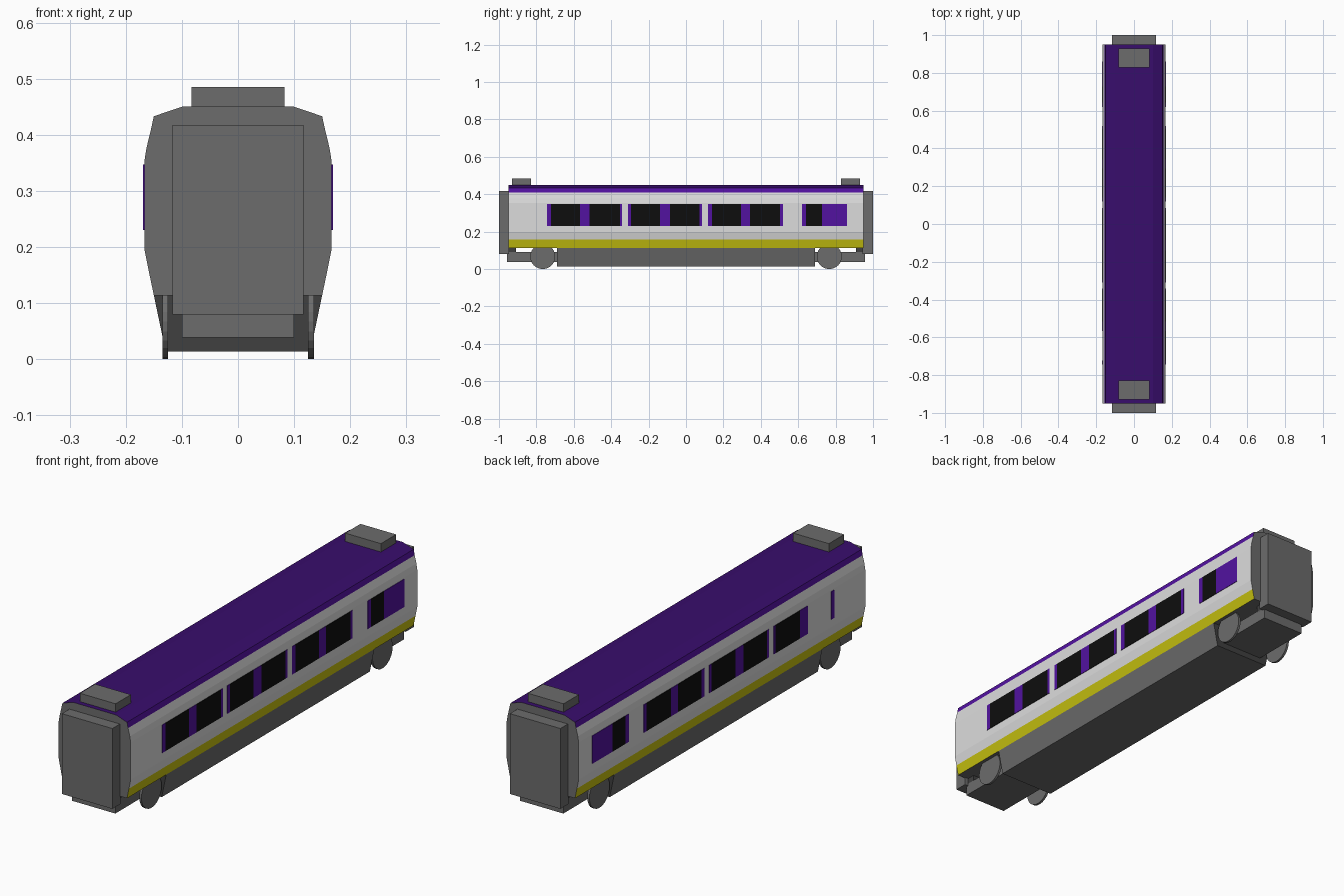
import bpy, bmesh, math
from mathutils import Matrix

if "Cube" in bpy.data.objects:
    bpy.data.objects.remove(bpy.data.objects["Cube"], do_unlink=True)


def material(name, rgb):
    mat = bpy.data.materials.new(name)
    mat.use_nodes = True
    colour = (*rgb, 1)
    mat.diffuse_color = colour
    mat.node_tree.nodes["Principled BSDF"].inputs["Base Color"].default_value = colour
    return mat


WHITE = material("white paint", (0.72, 0.72, 0.72))
YELLOW = material("yellow stripe", (0.58, 0.54, 0.005))
PURPLE = material("bright purple", (0.085, 0.006, 0.35))
ROOF = material("roof purple", (0.04, 0.004, 0.15))
GREY = material("grey metal", (0.15, 0.15, 0.15))
DARK = material("dark metal", (0.05, 0.05, 0.05))
GLASS = material("black glass", (0.004, 0.004, 0.004))


def finish(name, bm, mats):
    bmesh.ops.recalc_face_normals(bm, faces=bm.faces)
    mesh = bpy.data.meshes.new(name)
    bm.to_mesh(mesh)
    bm.free()
    for mat in mats:
        mesh.materials.append(mat)
    obj = bpy.data.objects.new(name, mesh)
    bpy.context.collection.objects.link(obj)
    return obj


def box(name, xs, ys, zs, mat):
    bm = bmesh.new()
    spans = (xs, ys, zs)
    size = [abs(b - a) for a, b in spans]
    mid = [(a + b) / 2 for a, b in spans]
    bmesh.ops.create_cube(bm, size=1,
                          matrix=Matrix.Translation(mid) @ Matrix.Diagonal((*size, 1)))
    return finish(name, bm, [mat])


def prism(name, half, length, mats, bands, end):
    """Extrude a mirrored half section along y; bands colour the strips between its points."""
    section = half + [(-x, z) for x, z in reversed(half)]
    strip = bands + [bands[-1]] + bands[-2::-1] + [end]
    bm = bmesh.new()
    front, back = [[bm.verts.new((x, y, z)) for x, z in section]
                   for y in (-length / 2, length / 2)]
    n = len(section)
    for i in range(n):
        j = (i + 1) % n
        index = strip[i] if i < len(half) else (bands[n - 2 - i] if i < n - 1 else bands[0])
        bm.faces.new((front[i], front[j], back[j], back[i])).material_index = index
    for ring in (front, back):
        bm.faces.new(ring).material_index = end
    return finish(name, bm, mats)


# Body shell: yellow sill, white sides, purple cant rail and roof, grey ends
body_half = [(0.15, 0.114), (0.159, 0.157), (0.167, 0.197), (0.167, 0.352),
             (0.163, 0.377), (0.155, 0.41), (0.15, 0.433), (0.1, 0.45)]
body = prism("body", body_half, 1.9, [YELLOW, WHITE, PURPLE, ROOF, GREY],
             [0, 1, 1, 1, 1, 2, 3, 3], 4)
for face in body.data.polygons:
    if face.normal.z < -0.9:
        face.material_index = 4

# Underframe with tapering sides and dark ends
prism("underframe", [(0.129, 0.014), (0.15, 0.114)], 1.38, [GREY, DARK], [0, 0], 1)

# Window bands: strip edges along the side, alternating purple and glass
bays = [[-0.743, -0.722, -0.567, -0.515, -0.353, -0.342],
        [-0.31, -0.294, -0.139, -0.086, 0.072, 0.086],
        [0.118, 0.139, 0.294, 0.342, 0.503, 0.519],
        [0.62, 0.642, 0.727, 0.861]]
for side, label in ((1, "left"), (-1, "right")):
    for b, edges in enumerate(bays):
        for k in range(len(edges) - 1):
            if side < 0 and b == 0 and k == 1:
                continue  # this pane is blanked out on the right side
            name = "window_pane" if k % 2 else "window_surround"
            box(f"{label}_{name}", (side * 0.165, side * 0.169),
                edges[k:k + 2], (0.23, 0.347), GLASS if k % 2 else PURPLE)

# Parts repeated at both ends
for s, label in ((-1, "front"), (1, "back")):
    box(f"{label}_gangway", (-0.117, 0.117), (s * 0.945, s), (0.08, 0.417), GREY)
    box(f"{label}_roof_unit", (-0.083, 0.083), (s * 0.829, s * 0.93), (0.445, 0.485), GREY)
    box(f"{label}_bogie_frame", (-0.1, 0.1), (s * 0.685, s * 0.956), (0.039, 0.09), GREY)
    box(f"{label}_bogie_mount", (-0.1, 0.1), (s * 0.91, s * 0.949), (0.085, 0.117), DARK)
    for x in (-0.13, 0.13):
        bm = bmesh.new()
        place = Matrix.Translation((x, s * 0.766, 0.067)) @ Matrix.Rotation(math.pi / 2, 4, "Y")
        bmesh.ops.create_cone(bm, cap_ends=True, segments=24, radius1=0.067,
                              radius2=0.067, depth=0.01, matrix=place)
        finish(f"{label}_{'left' if x > 0 else 'right'}_wheel", bm, [GREY])
